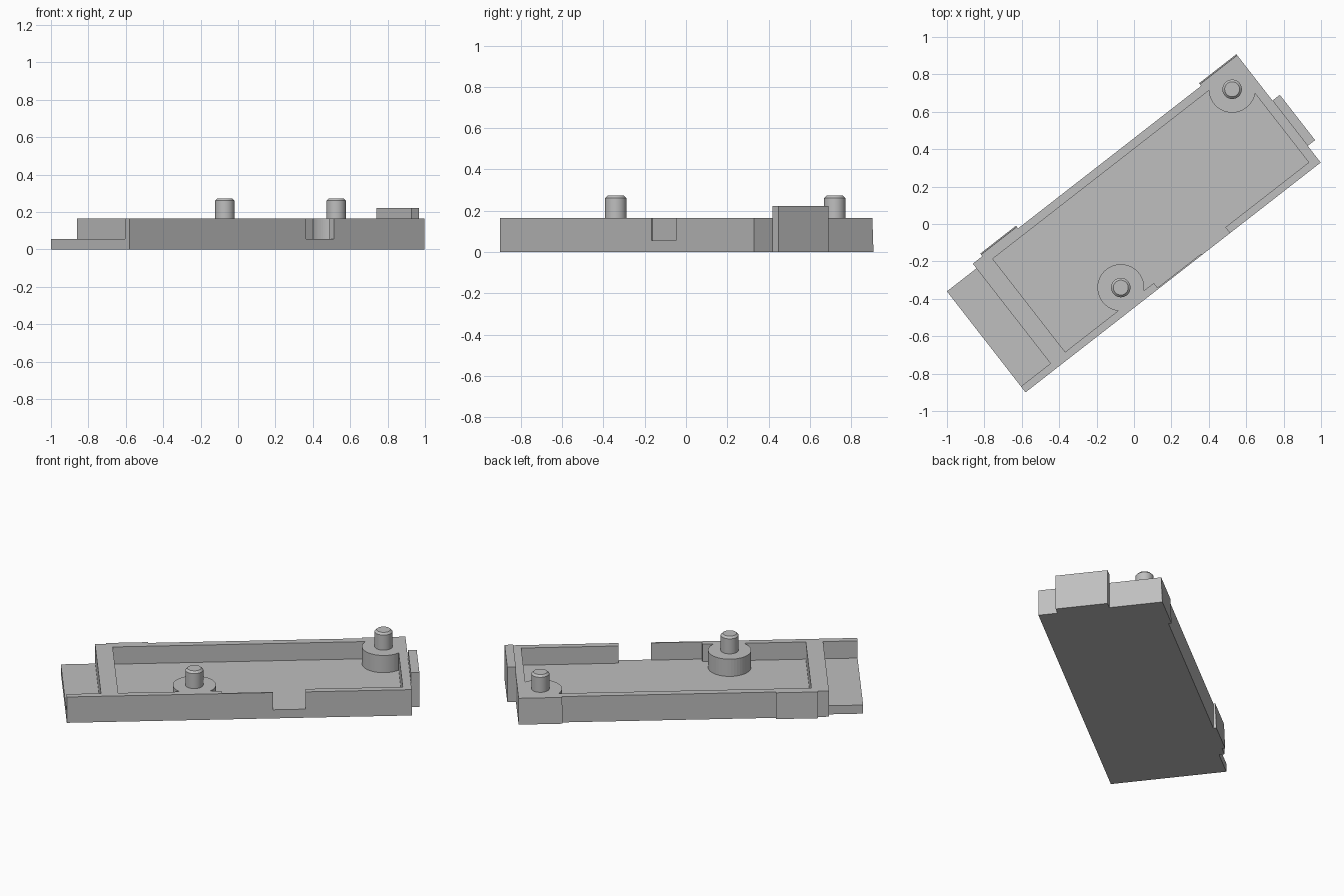
import bpy, bmesh, math
from mathutils import Matrix

cube = bpy.data.objects.get("Cube")
if cube:
    bpy.data.objects.remove(cube, do_unlink=True)

# Local frame: u runs along the tray, v across it, corner at the front tip
PLACE = Matrix.Translation((-0.58, -0.90, 0)) @ Matrix.Rotation(math.atan2(1.23, 1.58), 4, 'Z')
FLOOR, RIM, PEG_TOP = 0.055, 0.165, 0.273
PEGS = [(0.746, 0.129), (1.867, 0.60)]
BOSS_R = 0.125

grey = bpy.data.materials.new("plain_grey")
grey.use_nodes = True
grey.diffuse_color = (0.52, 0.52, 0.52, 1)
grey.node_tree.nodes["Principled BSDF"].inputs["Base Color"].default_value = grey.diffuse_color


def finish(bm, name):
    bmesh.ops.recalc_face_normals(bm, faces=bm.faces)
    mesh = bpy.data.meshes.new(name)
    bm.to_mesh(mesh)
    bm.free()
    mesh.materials.append(grey)
    ob = bpy.data.objects.new(name, mesh)
    ob.matrix_world = PLACE
    bpy.context.collection.objects.link(ob)
    return ob


def prism(name, outline, z0, z1):
    """Extrude a flat outline upwards."""
    bm = bmesh.new()
    face = bm.faces.new([bm.verts.new((u, v, z0)) for u, v in outline])
    up = bmesh.ops.extrude_face_region(bm, geom=[face])["geom"]
    bmesh.ops.translate(bm, vec=(0, 0, z1 - z0),
                        verts=[g for g in up if isinstance(g, bmesh.types.BMVert)])
    return finish(bm, name)


def rect(u0, u1, v0, v1):
    return [(u0, v0), (u1, v0), (u1, v1), (u0, v1)]


def arc(centre, start, end, steps=32):
    angles = [math.radians(start + (end - start) * i / steps) for i in range(steps + 1)]
    return [(centre[0] + BOSS_R * math.cos(a), centre[1] + BOSS_R * math.sin(a)) for a in angles]


def cut(target, cutter):
    cutter.hide_render = True
    mod = target.modifiers.new("cut", 'BOOLEAN')
    mod.operation = 'DIFFERENCE'
    mod.solver = 'EXACT'
    mod.object = cutter
    bpy.context.view_layer.objects.active = target
    bpy.ops.object.modifier_apply(modifier=mod.name)
    bpy.data.objects.remove(cutter, do_unlink=True)


# Tray body: solid block, then the pocket and the end shelf are cut out
body = prism("tray_body", [(0, 0), (2, 0), (2, 0.716), (0.2, 0.716), (0.2, 0.684), (0, 0.684)], 0, RIM)

# Pocket outline leaves both bosses standing, thins one wall and opens a notch
pocket = [(0.3, 0.04)] + arc(PEGS[0], 225.4, -45.4)
pocket += [(0.9, 0.04), (0.9, 0.008), (1.195, 0.008), (1.195, -0.1), (1.385, -0.1), (1.385, 0.04), (1.95, 0.04)]
pocket += arc(PEGS[1], -48.4, -214.6) + [(0.3, 0.671)]
cut(body, prism("pocket_cutter", pocket, FLOOR, 0.3))
cut(body, prism("shelf_cutter", rect(-0.1, 0.2, 0.04, 0.9), FLOOR, 0.3))

# Upright tab on the far end
prism("end_tab", rect(2.0, 2.05, 0.113, 0.42), 0, 0.222)

# Thin tapered clip plates on the long back wall
for name, u0, u1 in (("clip_plate_right", 0.265, 0.507), ("clip_plate_left", 1.747, 2.0)):
    plate = prism(name, rect(u0, u1, 0.715, 0.734), 0, RIM)
    for vert in plate.data.vertices:
        if vert.co.z > 0.1 and vert.co.y > 0.72:
            vert.co.y = 0.727

# Round pegs with chamfered tips
for name, (u, v) in zip(("peg_front", "peg_back"), PEGS):
    bm = bmesh.new()
    low, high = RIM - 0.01, PEG_TOP
    bmesh.ops.create_cone(bm, cap_ends=True, segments=32, radius1=0.052, radius2=0.052, depth=high - low,
                          matrix=Matrix.Translation((u, v, (low + high) / 2)))
    rim = [e for e in bm.edges if all(w.co.z > high - 0.001 for w in e.verts)]
    bmesh.ops.bevel(bm, geom=rim, offset=0.012, segments=1, affect='EDGES')
    peg = finish(bm, name)
    bpy.ops.object.select_all(action='DESELECT')
    peg.select_set(True)
    bpy.context.view_layer.objects.active = peg
    bpy.ops.object.shade_smooth_by_angle(angle=math.radians(30))
